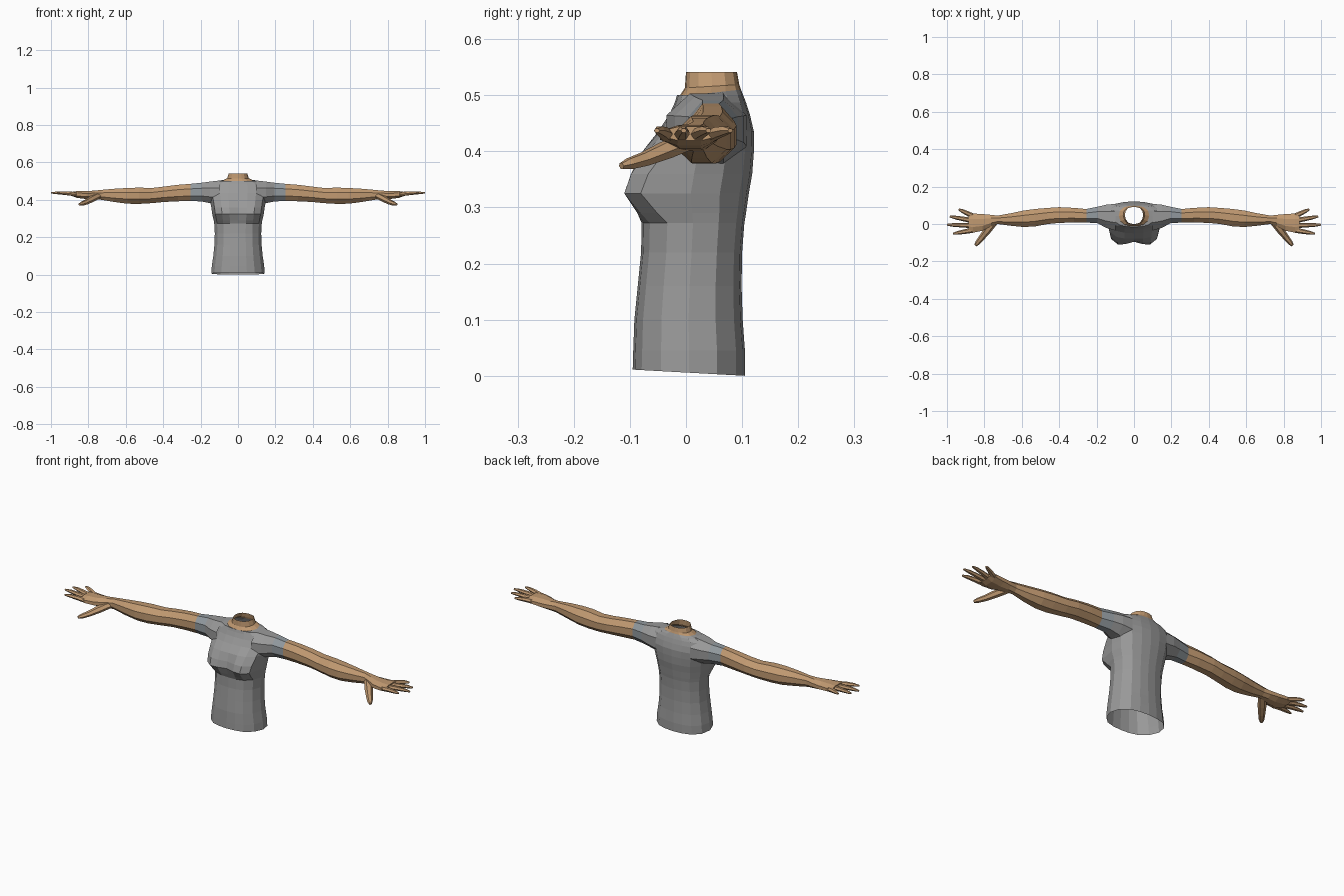
import bpy, bmesh, math
from mathutils import Vector

if "Cube" in bpy.data.objects:
    bpy.data.objects.remove(bpy.data.objects["Cube"])


def material(name, rgb):
    m = bpy.data.materials.new(name)
    m.diffuse_color = (*rgb, 1)
    m.use_nodes = True
    m.node_tree.nodes["Principled BSDF"].inputs["Base Color"].default_value = m.diffuse_color
    return m


SHIRT = material("grey shirt", (0.32, 0.32, 0.32))
CUFF = material("cool grey sleeve", (0.29, 0.325, 0.35))
SKIN = material("tan skin", (0.53, 0.32, 0.165))


def loft(name, rings, mats, mirror=False, cap=False, rule=None):
    """Join closed rings of points with quads; rule picks the material per band."""
    bm = bmesh.new()
    loops = [[bm.verts.new(p) for p in ring] for ring in rings]
    n = len(loops[0])
    for band, (a, b) in enumerate(zip(loops, loops[1:])):
        for i in range(n):
            j = (i + 1) % n
            f = bm.faces.new((a[i], a[j], b[j], b[i]))
            f.material_index = rule(band) if rule else 0
    if cap:
        bm.faces.new(loops[-1])
    bmesh.ops.recalc_face_normals(bm, faces=bm.faces)
    # keep open shells facing outward
    f = max(bm.faces, key=lambda f: abs(f.normal.y) * f.calc_area())
    mid = sum((v.co for v in bm.verts), Vector()) / len(bm.verts)
    if f.normal.dot(f.calc_center_median() - mid) < 0:
        bmesh.ops.reverse_faces(bm, faces=bm.faces)
    me = bpy.data.meshes.new(name)
    bm.to_mesh(me)
    bm.free()
    for m in mats:
        me.materials.append(m)
    ob = bpy.data.objects.new(name, me)
    bpy.context.collection.objects.link(ob)
    if mirror:
        ob.modifiers.new("Mirror", 'MIRROR')
    return ob


# Half outline of the body: width fraction, depth fraction, bust push
OUTLINE = [(0, 0, 0), (.33, .02, .022), (.62, .08, .042), (.88, .25, .05),
           (1, .5, 0), (.92, .75, 0), (.66, .92, 0), (.34, .98, 0), (0, 1, 0)]


def body_ring(z, w, front, back, bust=0, dip=0):
    half = [(fx * w, front + fy * (back - front) - push * bust, z - dip * (1 - fy))
            for fx, fy, push in OUTLINE]
    return half + [(-x, y, zz) for x, y, zz in half[-2:0:-1]]


# Torso, open at hem and neckline
neckline = (.510, .082, -.012, .098, 0, .012)
torso = [
    (0, .143, -.095, .105, 0, -.011), (.045, .14, -.094, .105), (.10, .132, -.092, .101),
    (.16, .126, -.086, .099), (.22, .124, -.080, .100), (.272, .127, -.079, .104),
    (.29, .130, -.084, .107, .3), (.325, .138, -.095, .112, .75), (.36, .143, -.089, .118, .6),
    (.40, .150, -.077, .121, .2), (.435, .155, -.050, .121), (.465, .154, -.030, .114),
    (.487, .145, -.020, .107), (.50, .118, -.016, .102), neckline]
loft("torso", [body_ring(*r) for r in torso], [SHIRT])

# Neck, open at the top
neck = [neckline, (.519, .058, -.002, .095, 0, .006), (.541, .049, 0, .091)]
loft("neck", [body_ring(*r) for r in neck], [SKIN])


def limb_ring(x, y0, y1, z0, z1, sides=8):
    cy, cz, ry, rz = (y0 + y1) / 2, (z0 + z1) / 2, (y1 - y0) / 2, (z1 - z0) / 2
    k = 1 / math.cos(math.pi / sides)
    angles = [math.tau * (i + .5) / sides for i in range(sides)]
    return [(x, cy + ry * k * math.cos(a), cz + rz * k * math.sin(a)) for a in angles]


# Sleeves: x, front, back, bottom, top
cuff_end = (.255, .008, .080, .394, .485)
sleeve = [(.10, -.035, .108, .370, .503), (.15, -.020, .103, .382, .497),
          (.195, .004, .092, .391, .491), cuff_end]
loft("sleeve", [limb_ring(*r) for r in sleeve], [SHIRT, CUFF], True,
     rule=lambda band: int(band == 2))

# Bare arms running into the palms
arm = [cuff_end, (.32, .008, .086, .392, .480), (.40, .006, .090, .388, .470),
       (.46, .000, .086, .382, .463), (.53, -.013, .080, .378, .465),
       (.59, -.016, .072, .379, .463), (.66, -.009, .057, .388, .459),
       (.73, .000, .045, .400, .453), (.765, -.013, .049, .402, .449),
       (.81, -.036, .053, .404, .447), (.86, -.046, .056, .410, .446),
       (.885, -.042, .055, .419, .444)]
loft("arm", [limb_ring(*r) for r in arm], [SKIN], True, cap=True)


def digit(name, points, radii, flat=.85):
    """Six-sided tapering finger through the given points."""
    pts = [Vector(p) for p in points]
    rings = []
    for i, p in enumerate(pts):
        d = (pts[min(i + 1, len(pts) - 1)] - pts[max(i - 1, 0)]).normalized()
        side = d.cross(Vector((0, 0, 1))).normalized()
        up = side.cross(d)
        rings.append([p + radii[i] * (side * math.cos(a) + up * flat * math.sin(a))
                      for a in (math.tau * k / 6 for k in range(6))])
    loft(name, rings, [SKIN], True, cap=True)


# Fingers: knuckle y, tip x, tip y
for name, ky, tx, ty in [("index_finger", -.033, .968, -.052), ("middle_finger", -.008, 1.0, -.004),
                         ("ring_finger", .018, .985, .040), ("little_finger", .043, .938, .079)]:
    kx = .862
    path = [(kx + (tx - kx) * t, ky + (ty - ky) * t, z)
            for t, z in ((0, .428), (.4, .434), (.75, .437), (1, .437))]
    digit(name, path, (.014, .0125, .010, .005))

# Thumbs, pointing forward and down
digit("thumb", [(.750, .008, .420), (.785, -.036, .402), (.815, -.074, .386),
                (.836, -.100, .378), (.848, -.115, .374)],
      (.020, .020, .016, .013, .007))
